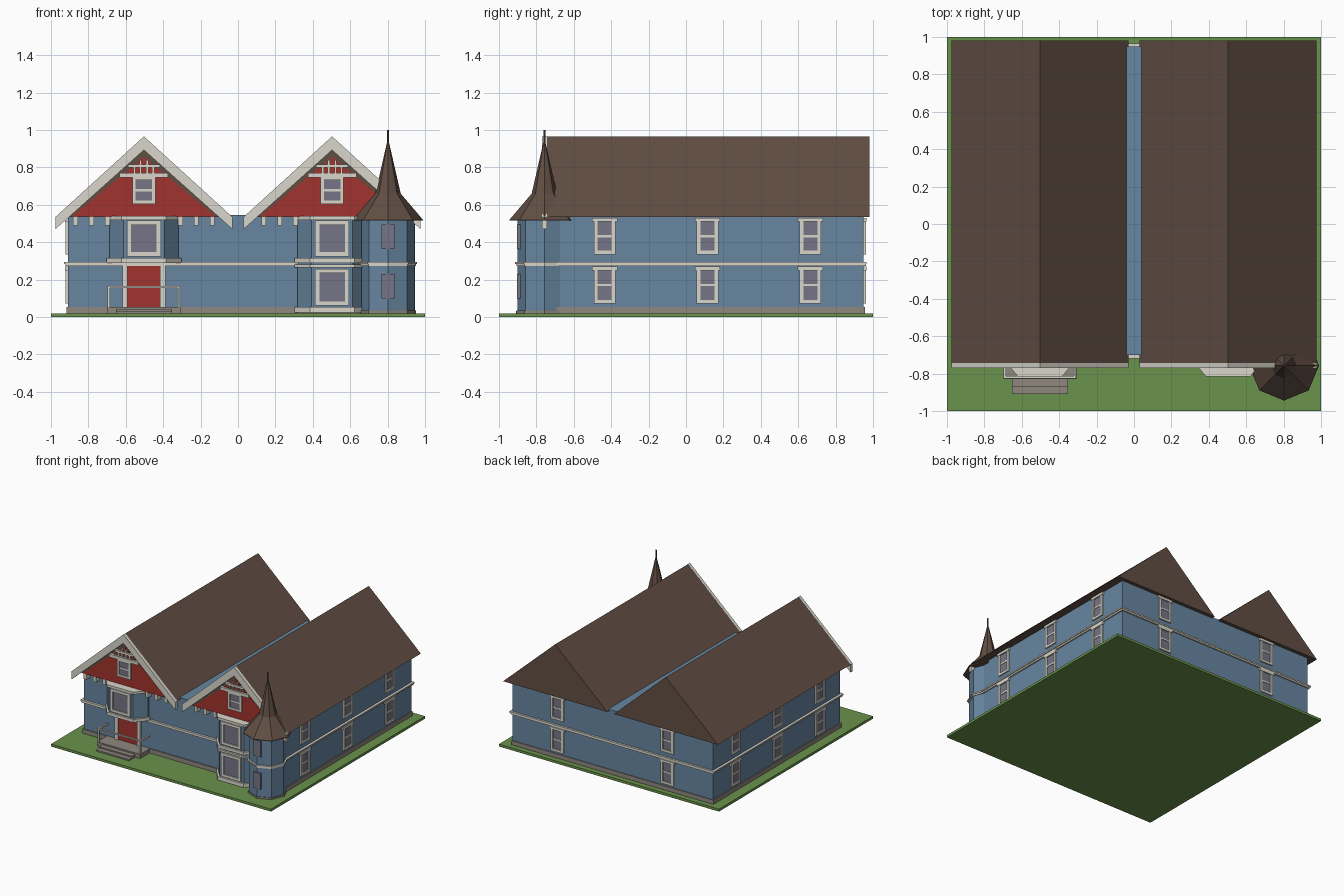
import bpy, bmesh, math
from mathutils import Matrix, Vector

if "Cube" in bpy.data.objects:
    bpy.data.objects.remove(bpy.data.objects["Cube"])


def material(name, rgb):
    m = bpy.data.materials.new(name)
    lin = [((c / 255 + 0.055) / 1.055) ** 2.4 for c in rgb]
    m.diffuse_color = (*lin, 1)
    m.use_nodes = True
    m.node_tree.nodes["Principled BSDF"].inputs["Base Color"].default_value = m.diffuse_color
    return m


BLUE = material("blue siding", (103, 134, 160))
BROWN = material("brown shingle", (97, 78, 67))
WHITE = material("cream trim", (216, 214, 203))
RED = material("red paint", (162, 51, 46))
GREEN = material("grass green", (106, 146, 76))
GREY = material("grey stone", (142, 135, 127))
GLASS = material("window glass", (118, 117, 134))

parts = {}


def part(name, mat):
    if name not in parts:
        parts[name] = (bmesh.new(), mat)
    return parts[name][0]


def box(name, mat, x0, x1, y0, y1, z0, z1, mtx=Matrix()):
    size = Matrix.Diagonal((x1 - x0, y1 - y0, z1 - z0, 1))
    mid = Matrix.Translation(((x0 + x1) / 2, (y0 + y1) / 2, (z0 + z1) / 2))
    bmesh.ops.create_cube(part(name, mat), size=1, matrix=mtx @ mid @ size)


def extrude(name, mat, outline, axis, a, b):
    """Extrude a 2D outline along y (outline is x,z) or z (outline is x,y)."""
    bm = part(name, mat)
    at = (lambda p, t: (p[0], t, p[1])) if axis == 'y' else (lambda p, t: (p[0], p[1], t))
    f = bm.faces.new([bm.verts.new(at(p, a)) for p in outline])
    new = bmesh.ops.extrude_face_region(bm, geom=[f])["geom"]
    d = Vector(at((0, 0), b - a))
    bmesh.ops.translate(bm, vec=d, verts=[v for v in new if isinstance(v, bmesh.types.BMVert)])


def rings(name, mat, cx, cy, profile, n=8):
    """Stack of n-sided rings from (radius, z) pairs."""
    bm = part(name, mat)
    loops = [[bm.verts.new((cx + r * math.cos(2 * math.pi * i / n),
                            cy + r * math.sin(2 * math.pi * i / n), z))
              for i in range(n)] for r, z in profile]
    for lo, hi in zip(loops, loops[1:]):
        for i in range(n):
            j = (i + 1) % n
            bm.faces.new((lo[i], lo[j], hi[j], hi[i]))
    bm.faces.new(loops[0][::-1])
    bm.faces.new(loops[-1])


def window(tag, pos, angle, hw, z0, z1, bar=0.02, sash=True, head=0.0):
    """Framed window; local -y points outward, turned by angle about z."""
    m = Matrix.Translation(pos) @ Matrix.Rotation(angle, 4, 'Z')
    f, g = tag + "_frames", tag + "_glass"
    box(g, GLASS, -hw + bar, hw - bar, -0.004, 0.004, z0 + bar, z1 - bar, m)
    for s in (-1, 1):
        a, b = sorted((s * hw, s * (hw - bar)))
        box(f, WHITE, a, b, -0.012, 0.004, z0, z1, m)
    box(f, WHITE, -hw + bar, hw - bar, -0.012, 0.004, z0, z0 + bar, m)
    box(f, WHITE, -hw - head, hw + head, -0.015, 0.004, z1 - bar, z1, m)
    if sash:
        zm = (z0 + z1) / 2
        box(f, WHITE, -hw + bar, hw - bar, -0.008, 0.004, zm - 0.006, zm + 0.006, m)


# Lawn, foundation, walls and belt course
box("lawn", GREEN, -1, 1, -1, 1, 0, 0.02)
box("foundation", GREY, -0.918, 0.918, -0.708, 0.956, 0.02, 0.055)
box("walls", BLUE, -0.91, 0.91, -0.70, 0.95, 0.055, 0.545)
box("belt_course", WHITE, -0.922, 0.922, -0.712, 0.962, 0.272, 0.284)
box("belt_course", WHITE, -0.93, 0.93, -0.718, 0.966, 0.284, 0.295)

for cx in (-0.503, 0.503):
    # Gabled roof and barge boards
    hw = 0.473
    extrude("roofs", BROWN, [(cx - hw, 0.535), (cx + hw, 0.535), (cx, 0.965)], 'y', -0.745, 0.98)
    extrude("barge_boards", WHITE,
            [(cx - hw, 0.535), (cx - hw, 0.47), (cx, 0.893), (cx + hw, 0.47),
             (cx + hw, 0.535), (cx, 0.966)], 'y', -0.77, -0.744)
    # Red gable panel, its window and lattice
    extrude("gable_panels", RED, [(cx - 0.385, 0.538), (cx + 0.385, 0.538), (cx, 0.855)],
            'y', -0.752, -0.744)
    window("gable_window", (cx, -0.752, 0), 0, 0.062, 0.605, 0.75, 0.018)
    box("gable_lattice", WHITE, cx - 0.13, cx + 0.13, -0.768, -0.745, 0.745, 0.77)
    box("gable_lattice", WHITE, cx - 0.085, cx + 0.085, -0.766, -0.745, 0.80, 0.816)
    for dx in (-0.05, -0.018, 0.018, 0.05):
        box("gable_lattice", WHITE, cx + dx - 0.006, cx + dx + 0.006, -0.764, -0.745,
            0.77, 0.885 - abs(dx) * 0.9 - 0.03)
    # Eave brackets
    for dx in (-0.365, -0.28, -0.195, 0.195, 0.28, 0.365):
        box("eave_brackets", WHITE, cx + dx - 0.013, cx + dx + 0.013, -0.745, -0.70, 0.49, 0.535)


# Bay windows: angled walls with trim bands
def bay_outline(cx, g):
    return [(cx - 0.185 - g, -0.69), (cx - 0.185 - g, -0.715), (cx - 0.11 - g * 0.6, -0.80 - g),
            (cx + 0.11 + g * 0.6, -0.80 - g), (cx + 0.185 + g, -0.715), (cx + 0.185 + g, -0.69)]


for cx, z0, bands, sills in ((-0.503, 0.29, ((0.29, 0.315), (0.52, 0.54)), ((0.325, 0.515),)),
                             (0.503, 0.03, ((0.025, 0.055), (0.265, 0.28), (0.29, 0.315),
                                            (0.52, 0.54)), ((0.325, 0.515), (0.062, 0.257)))):
    extrude("bay_walls", BLUE, bay_outline(cx, 0), 'z', z0, 0.53)
    for a, b in bands:
        extrude("bay_trim", WHITE, bay_outline(cx, 0.015), 'z', a, b)
    for a, b in sills:
        window("bay_window", (cx, -0.80, 0), 0, 0.09, a, b, 0.022, sash=False)

# Sash windows on both sides and the back
for z0, z1 in ((0.335, 0.53), (0.072, 0.27)):
    for y in (-0.435, 0.115, 0.665):
        window("side_window", (0.91, y, 0), math.pi / 2, 0.058, z0, z1, head=0.01)
        window("side_window", (-0.91, y, 0), -math.pi / 2, 0.058, z0, z1, head=0.01)
    for x in (-0.5, 0.5):
        window("back_window", (x, 0.95, 0), math.pi, 0.058, z0, z1, head=0.01)

# Front door with frame
dx = -0.503
box("front_door", RED, dx - 0.087, dx + 0.087, -0.708, -0.70, 0.055, 0.285)
for s in (-1, 1):
    box("door_frame", WHITE, dx + s * 0.101 - 0.014, dx + s * 0.101 + 0.014,
        -0.718, -0.70, 0.055, 0.29)

# Porch, steps and railing
box("porch", GREY, dx - 0.195, dx + 0.195, -0.83, -0.70, 0.02, 0.055)
box("porch_steps", GREY, dx - 0.15, dx + 0.15, -0.87, -0.83, 0.02, 0.043)
box("porch_steps", GREY, dx - 0.15, dx + 0.15, -0.91, -0.87, 0.02, 0.032)
for s in (-1, 1):
    px = dx + s * 0.188
    box("porch_railing", WHITE, px - 0.006, px + 0.006, -0.826, -0.814, 0.055, 0.16)
    box("porch_railing", WHITE, px - 0.006, px + 0.006, -0.82, -0.70, 0.153, 0.165)
box("porch_railing", WHITE, dx - 0.194, dx + 0.194, -0.826, -0.814, 0.155, 0.165)

# Corner tower: octagonal wall, belt, flared spire and finial
TX, TY = 0.802, -0.757
rings("tower_base", GREY, TX, TY, [(0.149, 0.02), (0.149, 0.034)])
rings("tower_wall", BLUE, TX, TY, [(0.143, 0.03), (0.143, 0.52)])
rings("tower_belt", WHITE, TX, TY, [(0.149, 0.272), (0.149, 0.284), (0.156, 0.284), (0.156, 0.295)])
rings("tower_roof", BROWN, TX, TY, [(0.187, 0.516), (0.187, 0.52), (0.068, 0.66), (0.004, 0.94)])
rings("tower_finial", BROWN, TX, TY, [(0.006, 0.90), (0.005, 1.0)])
for z0, z1 in ((0.10, 0.23), (0.365, 0.495)):
    box("tower_windows", GLASS, TX - 0.034, TX + 0.034, -0.904, -0.87, z0, z1)

# Turn every collected part into an object
for name, (bm, mat) in parts.items():
    bmesh.ops.recalc_face_normals(bm, faces=bm.faces)
    me = bpy.data.meshes.new(name)
    bm.to_mesh(me)
    bm.free()
    me.materials.append(mat)
    bpy.context.collection.objects.link(bpy.data.objects.new(name, me))
